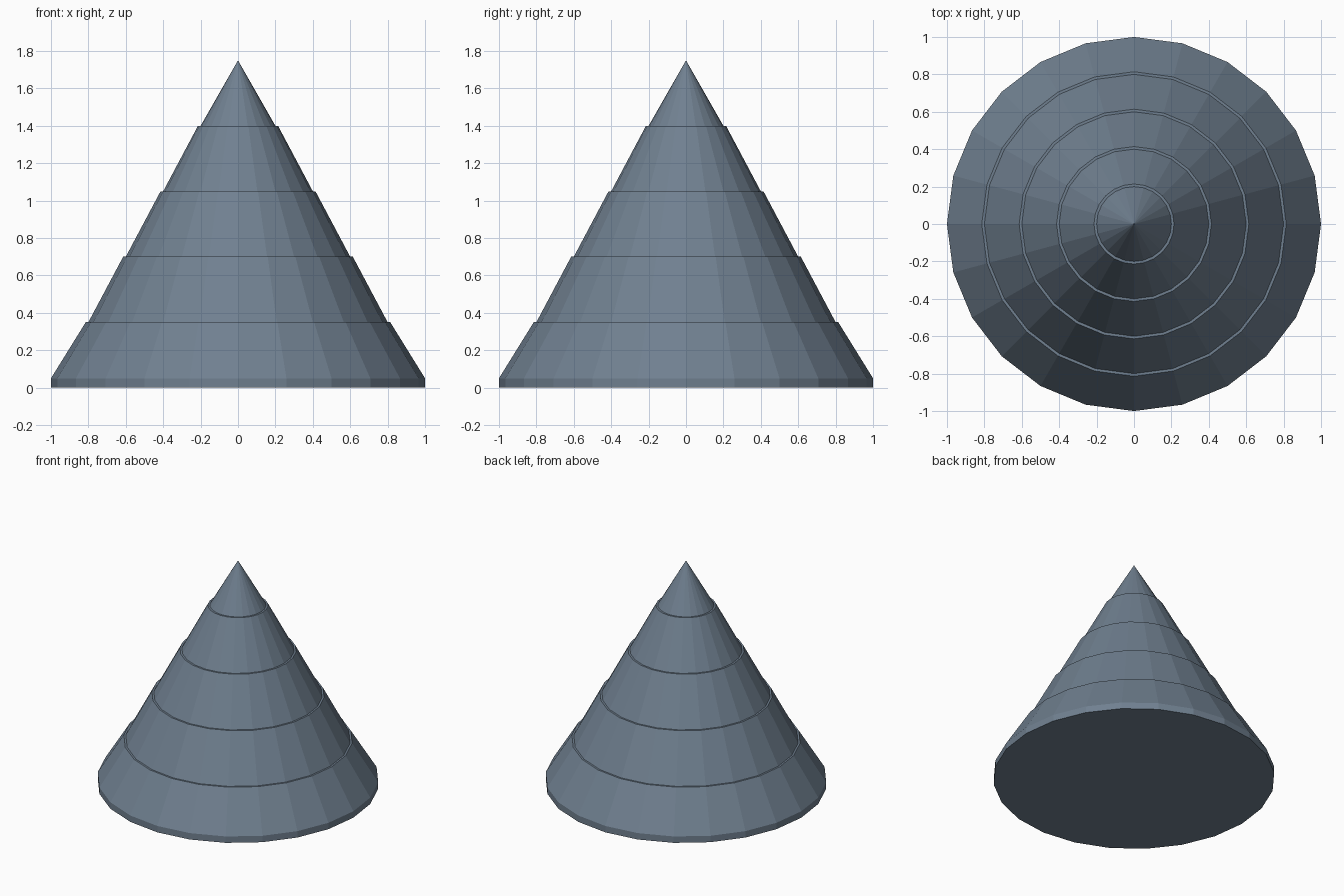
import bpy, math

if "Cube" in bpy.data.objects:
    bpy.data.objects.remove(bpy.data.objects["Cube"])

SIDES = 24
TIERS = 5

slate = bpy.data.materials.new("slate_grey")
slate.diffuse_color = (0.162, 0.216, 0.279, 1)
slate.use_nodes = True
slate.node_tree.nodes["Principled BSDF"].inputs["Base Color"].default_value = slate.diffuse_color

# Profile: short rim, then sloped tiers with a small ledge at each step
profile = [(1.0, 0.0), (1.0, 0.05)]
for i in range(1, TIERS):
    r, z = 1 - i / TIERS, 0.35 * i
    profile += [(r + 0.014, z), (r, z)]

# Revolve the profile into flat-faced rings
verts = [(r * math.cos(2 * math.pi * k / SIDES), r * math.sin(2 * math.pi * k / SIDES), z)
         for r, z in profile for k in range(SIDES)]
faces = [tuple(reversed(range(SIDES)))]
for j in range(len(profile) - 1):
    for k in range(SIDES):
        n = (k + 1) % SIDES
        a, b = j * SIDES, (j + 1) * SIDES
        faces.append((a + k, a + n, b + n, b + k))

# Pointed tip
tip = len(verts)
verts.append((0, 0, 1.75))
last = (len(profile) - 1) * SIDES
faces += [(last + k, last + (k + 1) % SIDES, tip) for k in range(SIDES)]

mesh = bpy.data.meshes.new("tiered_cone_roof")
mesh.from_pydata(verts, [], faces)
mesh.materials.append(slate)
mesh.update()
bpy.context.collection.objects.link(bpy.data.objects.new("tiered_cone_roof", mesh))
